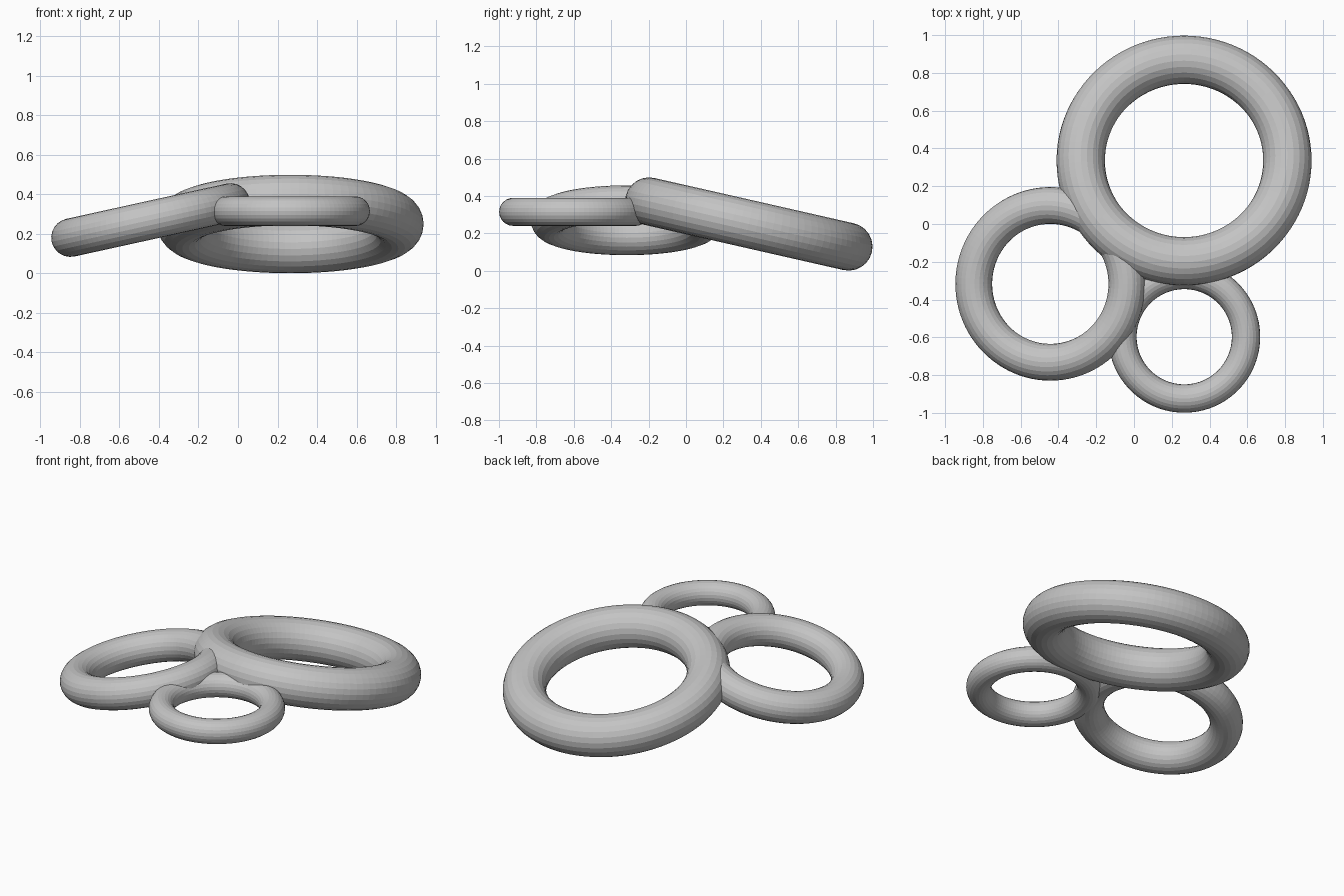
import bpy
from math import radians

# Remove the default cube
cube = bpy.data.objects.get("Cube")
if cube:
    bpy.data.objects.remove(cube, do_unlink=True)

# Single grey material
GREY = (0.55, 0.55, 0.55, 1.0)
grey = bpy.data.materials.new("plain_grey")
grey.use_nodes = True
grey.diffuse_color = GREY
grey.node_tree.nodes["Principled BSDF"].inputs["Base Color"].default_value = GREY


def ring(name, centre, ring_radius, tube_radius, tilt_x=0, tilt_y=0):
    """Faceted ring, tilted in degrees around x or y."""
    bpy.ops.mesh.primitive_torus_add(
        major_segments=96, minor_segments=24,
        major_radius=ring_radius, minor_radius=tube_radius,
        location=centre, rotation=(radians(tilt_x), radians(tilt_y), 0))
    obj = bpy.context.object
    obj.name = name
    obj.data.materials.append(grey)
    bpy.ops.object.shade_flat()
    return obj


# Large ring leans down towards the back, medium ring down towards the right
ring("large_ring", (0.265, 0.336, 0.25), 0.547, 0.128, tilt_x=-12.8)
ring("medium_ring", (-0.443, -0.317, 0.27), 0.415, 0.0975, tilt_y=-12.4)

# Small ring lies level at the front
ring("small_ring", (0.266, -0.597, 0.315), 0.327, 0.075)
